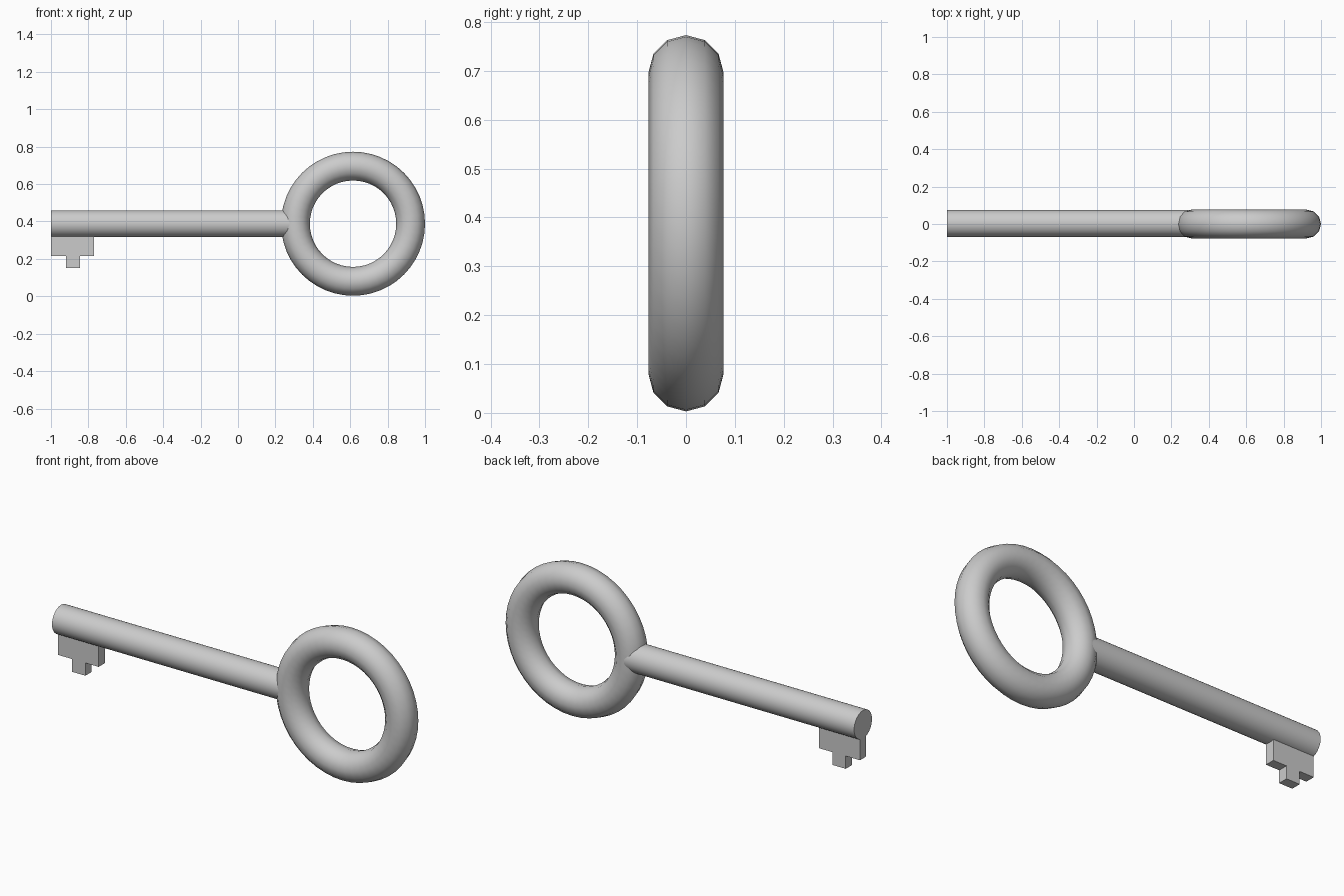
import bpy
import bmesh
import math
from mathutils import Vector

cube = bpy.data.objects.get("Cube")
if cube:
    bpy.data.objects.remove(cube, do_unlink=True)

metal = bpy.data.materials.new("grey_metal")
metal.use_nodes = True
GREY = (0.6, 0.6, 0.6, 1)
metal.diffuse_color = GREY
metal.node_tree.nodes["Principled BSDF"].inputs["Base Color"].default_value = GREY

AXIS_Z = 0.388   # height of the shaft and the ring centre


def finish(obj, name, angle=50):
    obj.name = name
    obj.data.materials.append(metal)
    bpy.ops.object.select_all(action='DESELECT')
    obj.select_set(True)
    bpy.context.view_layer.objects.active = obj
    bpy.ops.object.shade_smooth_by_angle(angle=math.radians(angle))


# Ring handle, standing in the xz plane
bpy.ops.mesh.primitive_torus_add(
    major_segments=48, minor_segments=12, major_radius=0.308, minor_radius=0.077,
    location=(0.615, 0, AXIS_Z), rotation=(math.pi / 2, 0, 0))
finish(bpy.context.object, "ring_handle")

# Round shaft, its inner end buried in the ring
start, end = -1.0, 0.3
bpy.ops.mesh.primitive_cylinder_add(
    vertices=32, radius=0.072, depth=end - start,
    location=((start + end) / 2, 0.003, AXIS_Z), rotation=(0, math.pi / 2, 0))
finish(bpy.context.object, "shaft")

# Stepped bit under the tip, an extruded profile
profile = [(-1, 0.34), (-1, 0.215), (-0.92, 0.215), (-0.92, 0.15),
           (-0.845, 0.15), (-0.845, 0.215), (-0.77, 0.215), (-0.77, 0.34)]
THICK = 0.05
bm = bmesh.new()
face = bm.faces.new([bm.verts.new((x, 0.003 - THICK / 2, z)) for x, z in profile])
extruded = bmesh.ops.extrude_face_region(bm, geom=[face])
moved = [v for v in extruded["geom"] if isinstance(v, bmesh.types.BMVert)]
bmesh.ops.translate(bm, vec=Vector((0, THICK, 0)), verts=moved)
bmesh.ops.recalc_face_normals(bm, faces=bm.faces)
mesh = bpy.data.meshes.new("key_bit")
bm.to_mesh(mesh)
bm.free()
bit = bpy.data.objects.new("key_bit", mesh)
bpy.context.collection.objects.link(bit)
finish(bit, "key_bit", 30)
